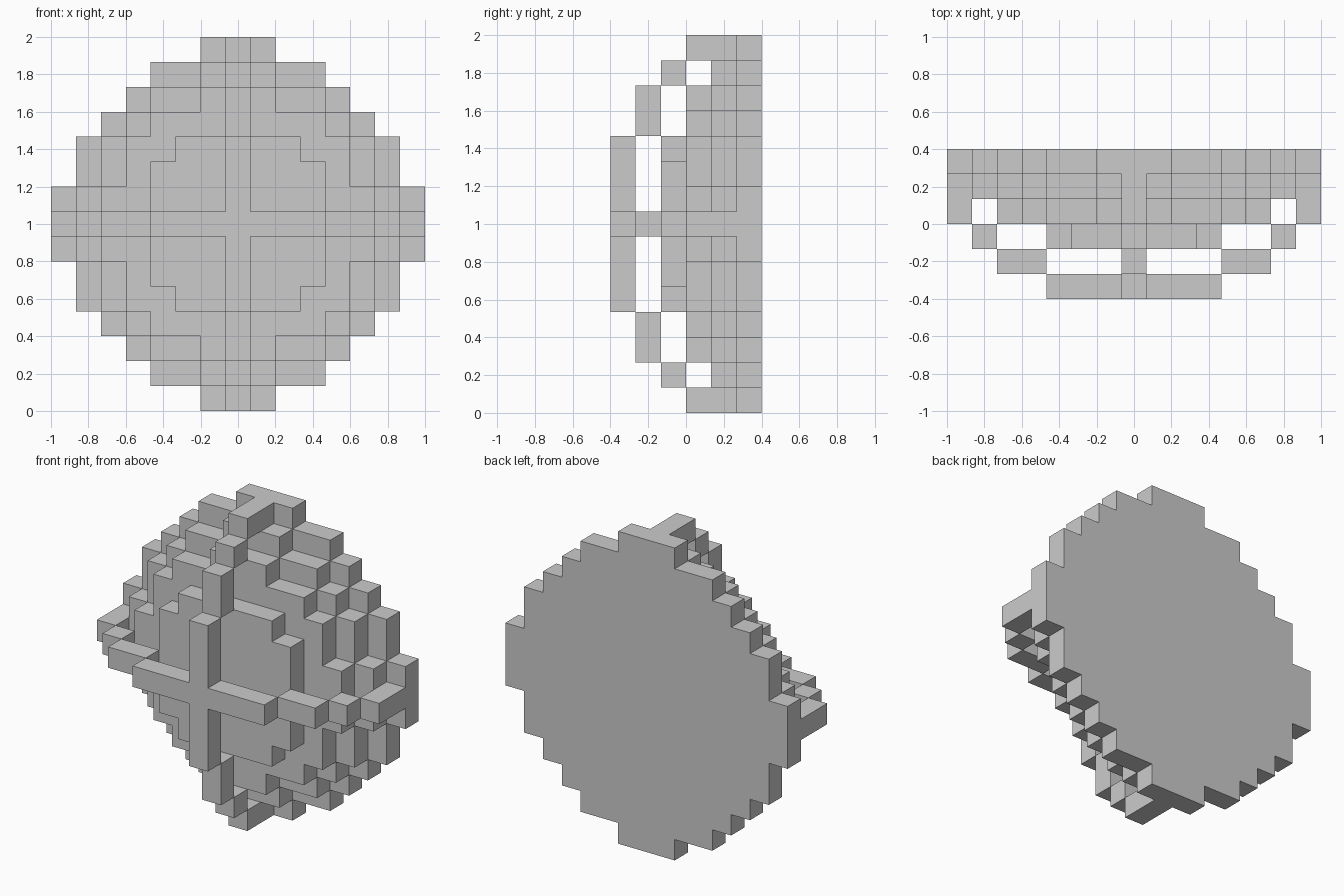
import bpy, bmesh
from mathutils import Vector

cube = bpy.data.objects.get("Cube")
if cube:
    bpy.data.objects.remove(cube, do_unlink=True)

CELL = 2 / 15

grey = bpy.data.materials.new("plain_grey")
grey.use_nodes = True
grey.diffuse_color = (0.6, 0.6, 0.6, 1)
grey.node_tree.nodes["Principled BSDF"].inputs["Base Color"].default_value = (0.6, 0.6, 0.6, 1)


def block_mesh(name, cells):
    """Skin a set of (x, layer, z) cells with their exposed faces only."""
    bm = bmesh.new()
    corners = {}

    def corner(p):
        key = tuple(round(c * 2) for c in p)
        if key not in corners:
            x, layer, z = p
            corners[key] = bm.verts.new((x * CELL, (2.5 - layer) * CELL, 1 + z * CELL))
        return corners[key]

    for cell in cells:
        for axis in range(3):
            for side in (-1, 1):
                n = Vector((0, 0, 0))
                n[axis] = side
                if tuple(round(c) for c in Vector(cell) + n) in cells:
                    continue
                u, v = Vector((0, 0, 0)), Vector((0, 0, 0))
                u[(axis + 1) % 3] = v[(axis + 2) % 3] = 0.5
                mid = Vector(cell) + n / 2
                quad = [corner(mid + a * u + b * v)
                        for a, b in ((-1, -1), (1, -1), (1, 1), (-1, 1))]
                # layers run towards -y, which flips the winding
                bm.faces.new(quad[::-1] if side < 0 else quad).normal_flip()
    bmesh.ops.dissolve_limit(bm, angle_limit=0.01, verts=bm.verts, edges=bm.edges)
    mesh = bpy.data.meshes.new(name)
    bm.to_mesh(mesh)
    bm.free()
    mesh.materials.append(grey)
    bpy.context.collection.objects.link(bpy.data.objects.new(name, mesh))


# Stepped dome: half-width of every row, from the middle row outwards
layers = [
    [7, 7, 6, 6, 5, 4, 3, 1],
    [6, 6, 5, 5, 4, 3, 1],
    [5, 5, 4, 4, 3, 1],
    [3, 3, 3, 2],
]
dome = set()
for layer, rows in enumerate(layers):
    for row, half in enumerate(rows):
        for x in range(-half, half + 1):
            dome |= {(x, layer, row), (x, layer, -row)}
block_mesh("stepped_dome", dome)

# Crossed arches: the layer of each cell, stepping back towards the rim
arch = [(i, 5) for i in range(4)] + [(4, 4), (5, 4), (6, 3), (7, 2), (7, 1)]
cross = set()
for i, layer in arch:
    for s in (-i, i):
        cross |= {(s, layer, 0), (0, layer, s)}
block_mesh("crossed_arches", cross)
